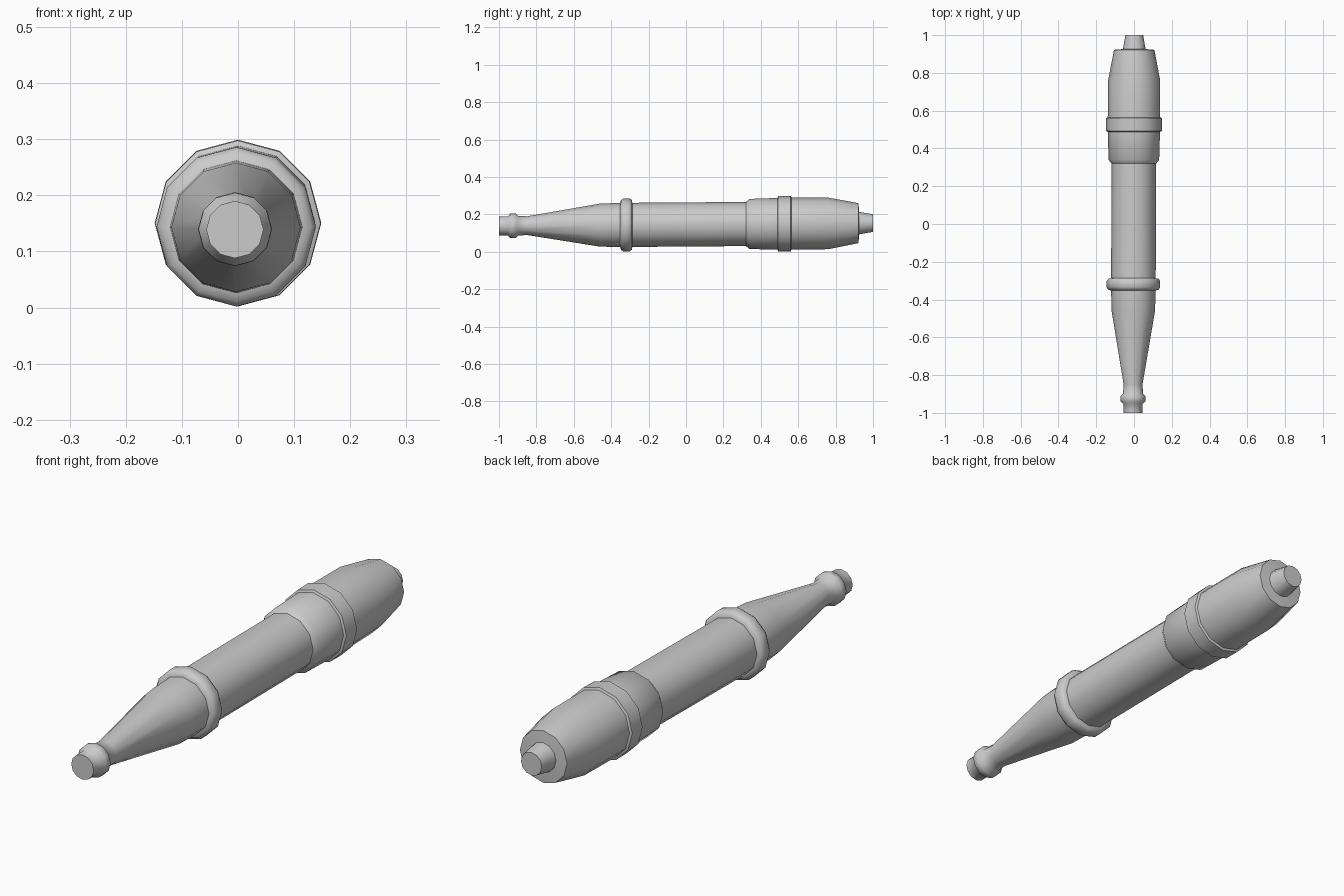
import bpy, bmesh, math

if "Cube" in bpy.data.objects:
    bpy.data.objects.remove(bpy.data.objects["Cube"])

SIDES = 12


def lathe(name, profile, cap_front=False, cap_rear=False):
    """Revolve (y, radius) points around the very slightly tilted long axis."""
    bm = bmesh.new()
    rings = []
    for y, r in profile:
        cx, cz = -0.002 + 0.0035 * y, 0.1465 + 0.0075 * y
        rings.append([bm.verts.new((cx + r * math.cos(a), y, cz + r * math.sin(a)))
                      for a in (2 * math.pi * i / SIDES for i in range(SIDES))])
    for lo, hi in zip(rings, rings[1:]):
        for i in range(SIDES):
            j = (i + 1) % SIDES
            bm.faces.new((lo[i], hi[i], hi[j], lo[j]))
    if cap_front:
        bm.faces.new(rings[0])
    if cap_rear:
        bm.faces.new(rings[-1][::-1])
    mesh = bpy.data.meshes.new(name)
    bm.to_mesh(mesh)
    bm.free()
    obj = bpy.data.objects.new(name, mesh)
    bpy.context.collection.objects.link(obj)
    bpy.ops.object.select_all(action='DESELECT')
    obj.select_set(True)
    bpy.context.view_layer.objects.active = obj
    bpy.ops.object.shade_smooth_by_angle(angle=math.radians(50))
    return obj


# Front nozzle with its small bead, and the long taper
lathe("nozzle", [(-1.0, 0.051), (-0.952, 0.051), (-0.94, 0.065), (-0.912, 0.066),
                 (-0.898, 0.053), (-0.85, 0.050), (-0.46, 0.115), (-0.352, 0.118)],
      cap_front=True)

# Raised collar between taper and barrel
lathe("front_collar", [(-0.352, 0.118), (-0.348, 0.133), (-0.335, 0.142),
                       (-0.302, 0.142), (-0.290, 0.133), (-0.287, 0.118)])

# Straight barrel
lathe("barrel", [(-0.287, 0.118), (0.32, 0.118)])

# Thicker rear grip with a band around it
lathe("rear_grip", [(0.32, 0.118), (0.34, 0.134), (0.488, 0.138), (0.492, 0.1475),
                    (0.56, 0.1485), (0.564, 0.139), (0.76, 0.138), (0.922, 0.107),
                    (0.926, 0.060)])

# Rear plug
lathe("rear_plug", [(0.926, 0.060), (1.0, 0.047)], cap_rear=True)
